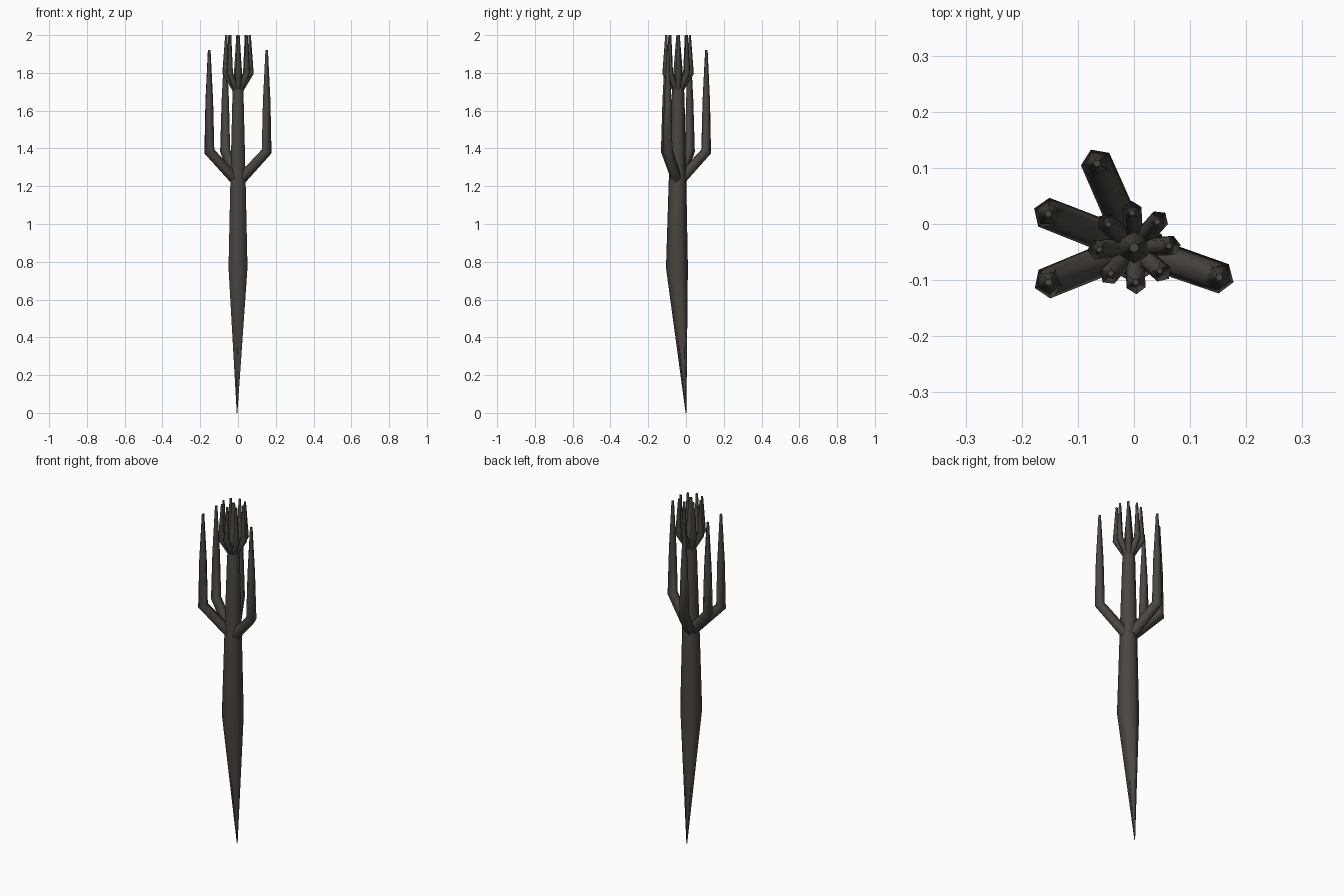
import bpy, bmesh, math
from mathutils import Vector

cube = bpy.data.objects.get("Cube")
if cube:
    bpy.data.objects.remove(cube)

# Single dark bark colour
bark = bpy.data.materials.new("dark_bark")
bark.use_nodes = True
colour = (0.07, 0.061, 0.052, 1)
bark.diffuse_color = colour
bark.node_tree.nodes["Principled BSDF"].inputs["Base Color"].default_value = colour


def limb(name, stations, sides=5, turn=0.0):
    """Sweep a polygon along (x, y, z, radius) stations, mitred at the bends."""
    points = [Vector(s[:3]) for s in stations]
    steps = [(b - a).normalized() for a, b in zip(points, points[1:])]
    out = Vector((math.cos(turn), math.sin(turn), 0))
    bm = bmesh.new()
    rings = []
    for i, (p, s) in enumerate(zip(points, stations)):
        axis = (steps[max(i - 1, 0)] + steps[min(i, len(steps) - 1)]).normalized()
        u = (out - axis * out.dot(axis)).normalized()
        v = axis.cross(u)
        angles = [2 * math.pi * k / sides for k in range(sides)]
        rings.append([bm.verts.new(p + s[3] * (u * math.cos(a) + v * math.sin(a)))
                      for a in angles])
    for low, high in zip(rings, rings[1:]):
        for k in range(sides):
            n = (k + 1) % sides
            bm.faces.new((low[k], low[n], high[n], high[k]))
    bm.faces.new(rings[0][::-1])
    bm.faces.new(rings[-1])
    mesh = bpy.data.meshes.new(name)
    bm.to_mesh(mesh)
    bm.free()
    mesh.materials.append(bark)
    obj = bpy.data.objects.new(name, mesh)
    bpy.context.collection.objects.link(obj)
    bpy.ops.object.select_all(action='DESELECT')
    obj.select_set(True)
    bpy.context.view_layer.objects.active = obj
    bpy.ops.object.shade_smooth_by_angle(angle=math.radians(75))


# Shaft: pointed foot, swollen middle, slim top that ends in the central prong
core_y = -0.042
limb("shaft", [(-0.005, 0, 0, 0.002), (0, -0.048, 0.77, 0.058),
               (0, -0.045, 1.21, 0.047), (0, core_y, 1.68, 0.034),
               (0, core_y, 1.8, 0.025), (0, core_y, 2.0, 0.009)],
     sides=6, turn=math.pi / 6)

# Four large bent prongs
elbows = {"right_back": (-0.153, 0.018), "right_front": (-0.152, -0.104),
          "left": (0.152, -0.095), "back": (-0.066, 0.108)}
for side, (x, y) in elbows.items():
    limb("large_prong_" + side,
         [(0, core_y, 1.22, 0.03), (x, y, 1.385, 0.029),
          (x, y, 1.65, 0.021), (x, y, 1.92, 0.007)],
         turn=math.atan2(y - core_y, x))

# Crown of eight small bent prongs
for i in range(8):
    a = math.radians(45 * i + 3)
    c, s = math.cos(a), math.sin(a)
    limb(f"crown_prong_{i + 1}",
         [(0, core_y, 1.69, 0.017),
          (0.066 * c, core_y + 0.066 * s, 1.8, 0.018),
          (0.062 * c, core_y + 0.062 * s, 2.0, 0.006)], turn=a)
